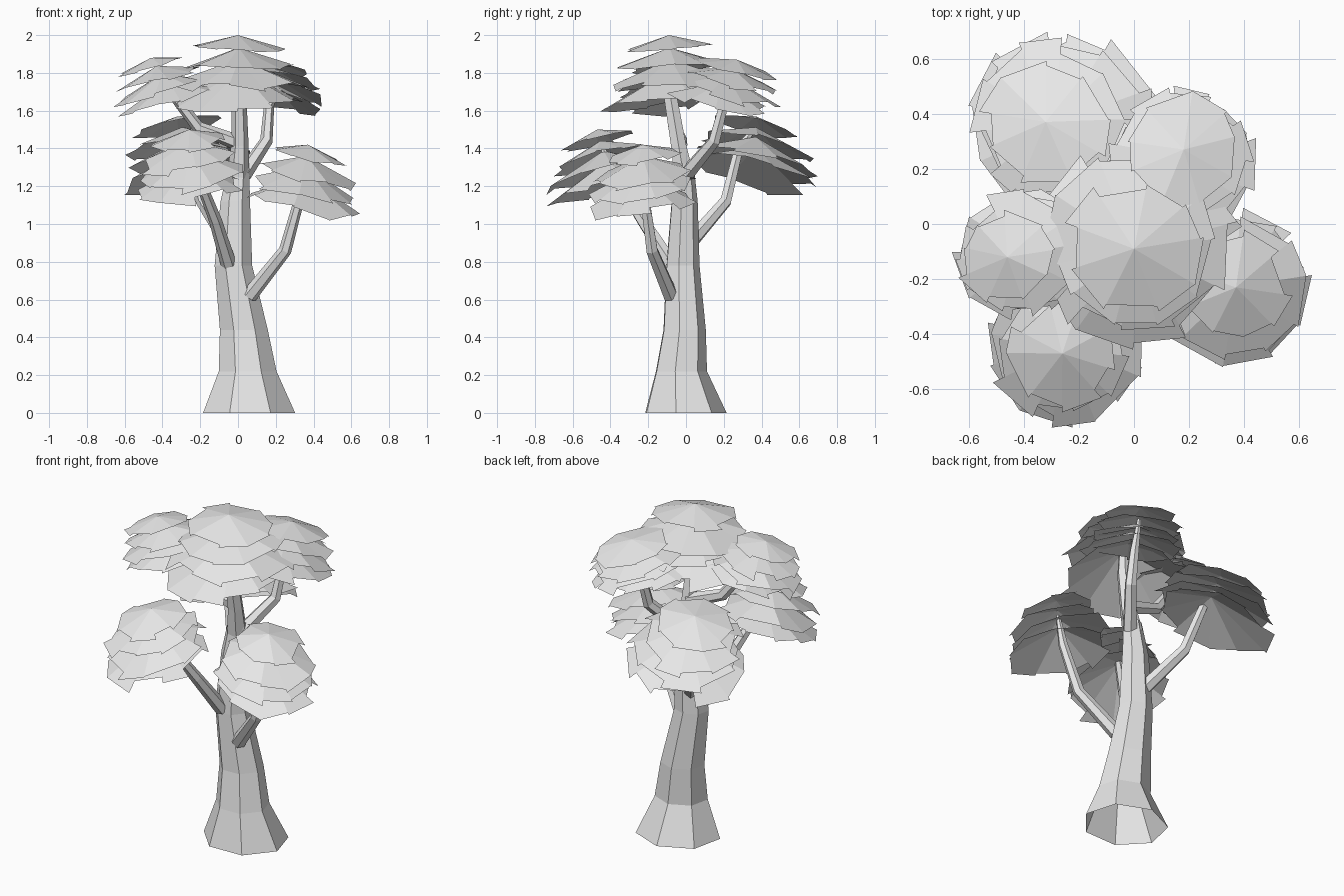
import bpy, bmesh, random
from math import sin, cos, radians, tau
from mathutils import Vector

random.seed(4)
if "Cube" in bpy.data.objects:
    bpy.data.objects.remove(bpy.data.objects["Cube"], do_unlink=True)

# Single plain colour
grey = bpy.data.materials.new("light_grey")
grey.use_nodes = True
GREY = (0.8, 0.8, 0.8, 1)
grey.diffuse_color = GREY
grey.node_tree.nodes["Principled BSDF"].inputs["Base Color"].default_value = GREY


def make_object(name, bm):
    mesh = bpy.data.meshes.new(name)
    bm.to_mesh(mesh)
    bm.free()
    mesh.materials.append(grey)
    obj = bpy.data.objects.new(name, mesh)
    bpy.context.collection.objects.link(obj)
    return obj


def tube(name, path, radii, sides, phase=0.0, level=False):
    """Faceted open tube; level keeps rings horizontal and slightly oval."""
    bm = bmesh.new()
    points = [Vector(p) for p in path]
    rings = []
    for i, (p, r) in enumerate(zip(points, radii)):
        along = points[min(i + 1, len(points) - 1)] - points[max(i - 1, 0)]
        turn = Vector((0, 0, 1)).rotation_difference(along)
        ring = []
        for k in range(sides):
            a = phase + tau * k / sides
            offset = Vector((r * cos(a), r * sin(a), 0))
            if level:
                offset.y *= 0.9
            else:
                offset.rotate(turn)
            ring.append(bm.verts.new(p + offset))
        rings.append(ring)
    for low, high in zip(rings, rings[1:]):
        for k in range(sides):
            n = (k + 1) % sides
            bm.faces.new((low[k], low[n], high[n], high[k]))
    return make_object(name, bm)


def leaf_layer(bm, apex, radius, drop, lean, sectors):
    """Leaning umbrella of flat wedge panels with a ragged rim."""
    start = random.uniform(0, tau)
    angles = [start + tau * (k + random.uniform(-0.2, 0.2)) / sectors
              for k in range(sectors)]
    sag = [random.uniform(0.85, 1.15) for _ in angles]
    for k in range(sectors):
        reach = random.uniform(0.82, 1.07)
        corners = [bm.verts.new(apex)]
        for j in (k, (k + 1) % sectors):
            share = reach * random.uniform(0.96, 1.04)
            out = Vector((cos(angles[j]), sin(angles[j]), 0)) * radius * share
            out.z = -drop * share * sag[j] - lean.dot(out.xy)
            corners.append(bm.verts.new(apex + out))
        bm.faces.new(corners)


def foliage(name, apex, middle, radius, height, tilt=0.27):
    """Stacked umbrellas, tilted away from the trunk and widening downward."""
    bm = bmesh.new()
    apex = Vector(apex)
    lean = apex.xy.normalized() * tilt
    layers = ((0, 0.7, 0.19), (0.18, 0.88, 0.48), (0.34, 0.97, 0.74), (0.5, 1, 0.97))
    for i, (begin, width, rim) in enumerate(layers):
        spot = apex.xy.lerp(Vector(middle), i / 3)
        top = Vector((spot.x, spot.y, apex.z - begin * height))
        leaf_layer(bm, top, radius * width, (rim - begin) * height, lean, 9 + i % 2)
    return make_object(name, bm)


# Trunk: flared foot, slight sway, tapering into the crown
tube("trunk",
     [(0.057, -0.01, 0), (0.05, -0.03, 0.22), (0.03, -0.012, 0.44),
      (-0.025, -0.02, 0.78), (-0.015, -0.01, 1.12), (0.005, -0.01, 1.32)],
     [0.25, 0.157, 0.13, 0.102, 0.08, 0.055], 7, radians(-11), level=True)
tube("trunk_leader",
     [(0.0, -0.01, 1.25), (0.01, -0.04, 1.42), (0.005, -0.08, 1.66), (0, -0.09, 1.92)],
     [0.06, 0.046, 0.04, 0.02], 6)

# Branches: root to tip under each foliage crown
branches = {
    "front_left_branch": [(0.06, -0.08, 0.62), (0.25, -0.18, 0.86),
                          (0.33, -0.22, 1.15), (0.36, -0.23, 1.33)],
    "front_right_branch": [(-0.05, -0.08, 0.79), (-0.12, -0.23, 1.02),
                           (-0.21, -0.37, 1.25), (-0.25, -0.45, 1.42)],
    "back_right_branch": [(-0.05, 0.02, 0.9), (-0.19, 0.21, 1.12),
                          (-0.27, 0.28, 1.4), (-0.31, 0.36, 1.5)],
    "back_left_branch": [(0.03, 0.0, 1.26), (0.15, 0.15, 1.44),
                         (0.165, 0.2, 1.63), (0.18, 0.26, 1.8)],
    "right_branch": [(0.0, -0.03, 1.43), (-0.21, -0.06, 1.51),
                     (-0.34, -0.09, 1.68), (-0.45, -0.12, 1.82)],
}
for name, path in branches.items():
    tube(name, path, [0.042, 0.034, 0.027, 0.012], 6)

# Foliage: apex, centre of the lowest layer, radius, height
foliage("top_foliage", (0, -0.09, 2.0), (0.01, -0.08), 0.37, 0.37, 0.07)
foliage("back_right_foliage", (-0.32, 0.37, 1.57), (-0.25, 0.37), 0.335, 0.32)
foliage("back_left_foliage", (0.18, 0.27, 1.87), (0.18, 0.19), 0.29, 0.24)
foliage("right_foliage", (-0.46, -0.12, 1.88), (-0.37, -0.09), 0.25, 0.24)
foliage("front_right_foliage", (-0.26, -0.47, 1.5), (-0.25, -0.42), 0.295, 0.33)
foliage("front_left_foliage", (0.37, -0.23, 1.42), (0.35, -0.23), 0.295, 0.33)
